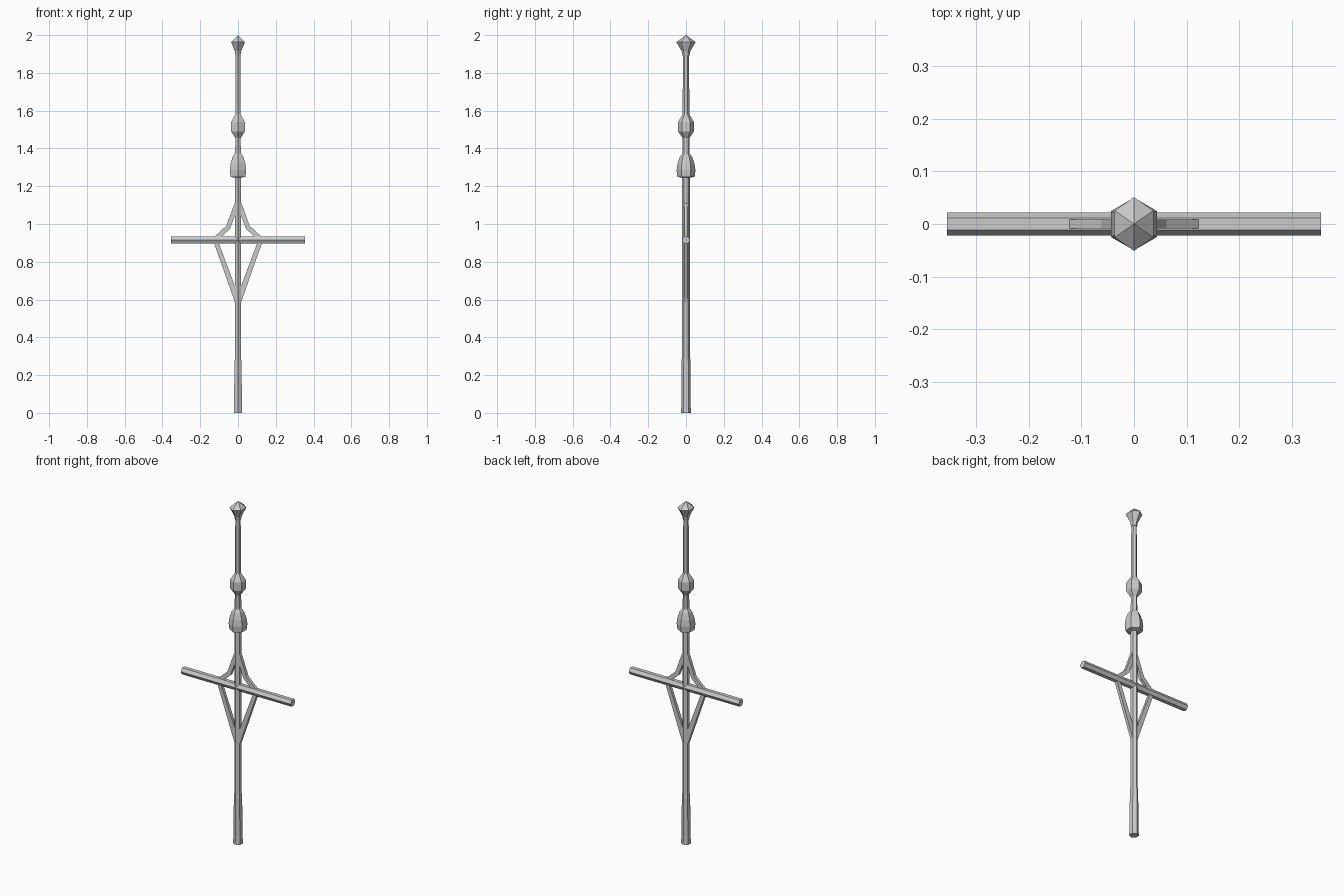
import bpy, bmesh
from math import sin, cos, pi

if "Cube" in bpy.data.objects:
    bpy.data.objects.remove(bpy.data.objects["Cube"])


def make(name, bm):
    bmesh.ops.recalc_face_normals(bm, faces=bm.faces[:])
    me = bpy.data.meshes.new(name)
    bm.to_mesh(me)
    bm.free()
    ob = bpy.data.objects.new(name, me)
    bpy.context.collection.objects.link(ob)
    return ob


def hex_lathe(name, profile):
    """Six-sided stack of rings (x scale, y radius, z), corners facing +y and -y."""
    bm = bmesh.new()
    rings = [[bm.verts.new((sx * r * sin(i * pi / 3), r * cos(i * pi / 3), z))
              for i in range(6)] for sx, r, z in profile]
    for a, b in zip(rings, rings[1:]):
        for i in range(6):
            j = (i + 1) % 6
            bm.faces.new((a[i], a[j], b[j], b[i]))
    bm.faces.new(rings[0])
    bm.faces.new(rings[-1])
    bmesh.ops.remove_doubles(bm, verts=bm.verts[:], dist=1e-5)
    return make(name, bm)


# Tapering hexagonal shaft
hex_lathe("shaft", [(1, .026, 0), (1, .0245, .05), (.86, .0245, .27), (.86, .022, .29),
                    (.9, .021, 1.25), (.9, .019, 1.38), (.85, .018, 1.58), (.85, .016, 1.92)])

# Bell-shaped lower knob
hex_lathe("bell_knob", [(1, .024, 1.245), (1, .046, 1.25), (1, .050, 1.285),
                        (1, .045, 1.32), (1, .033, 1.355), (1, .018, 1.375)])

# Upper collar
hex_lathe("collar", [(.9, .018, 1.455), (1, .042, 1.49), (1, .042, 1.54), (.9, .018, 1.58)])

# Pointed finial
hex_lathe("finial", [(.85, .018, 1.89), (.85, .023, 1.915), (.83, .051, 1.963), (.83, .0008, 2.0)])

# Horizontal hexagonal crossbar
bar = hex_lathe("crossbar", [(1, .022, -.355), (1, .022, .355)])
bar.rotation_euler = (0, pi / 2, 0)
bar.location = (0, 0, .915)

# Bent side braces, mirrored left and right
outer = [(.008, 1.12), (.02, 1.105), (.062, .99), (.127, .93), (.127, .9), (.012, .573)]
inner = [(.008, 1.06), (.018, 1.04), (.042, .975), (.097, .925), (.104, .905), (.012, .66)]
for name, side in (("brace_right", 1), ("brace_left", -1)):
    bm = bmesh.new()
    rows = [[bm.verts.new((side * x, y, z)) for (x, z), y in
             ((o, -.009), (o, .009), (n, .009), (n, -.009))] for o, n in zip(outer, inner)]
    for a, b in zip(rows, rows[1:]):
        for i in range(4):
            j = (i + 1) % 4
            bm.faces.new((a[i], a[j], b[j], b[i]))
    bm.faces.new(rows[0])
    bm.faces.new(rows[-1])
    make(name, bm)
